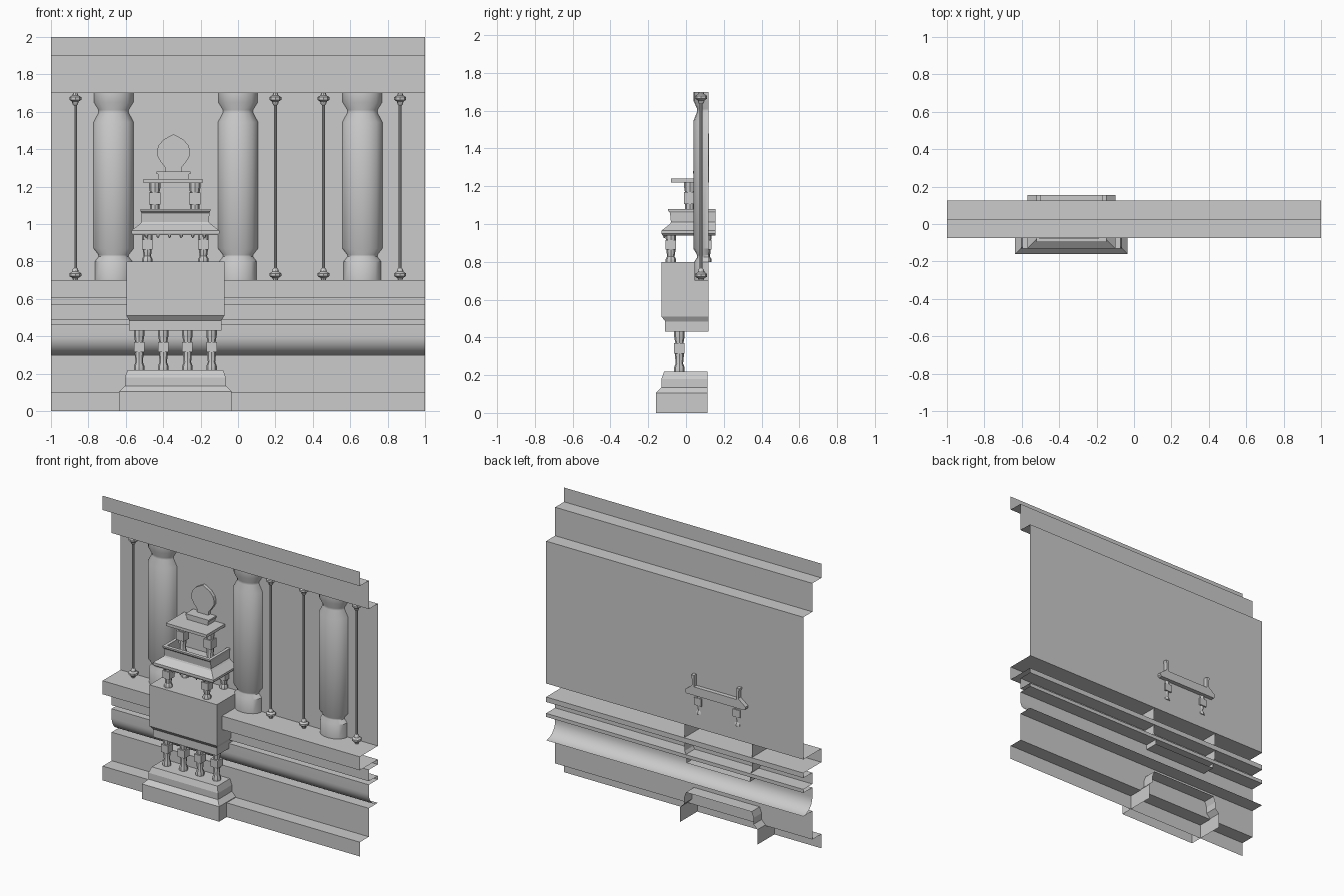
import bpy, bmesh
from math import sin, cos, pi

cube = bpy.data.objects.get("Cube")
if cube:
    bpy.data.objects.remove(cube, do_unlink=True)

stone = bpy.data.materials.new("grey_stone")
stone.use_nodes = True
GREY = (0.6, 0.6, 0.6, 1)
stone.diffuse_color = GREY
stone.node_tree.nodes["Principled BSDF"].inputs["Base Color"].default_value = GREY

CX = -0.335   # centre line of the altar
BACK = 0.125  # plane of the wall panel


def finish(name, bm, smooth=False, normals=True):
    if normals:
        bmesh.ops.recalc_face_normals(bm, faces=bm.faces)
    me = bpy.data.meshes.new(name)
    bm.to_mesh(me)
    bm.free()
    ob = bpy.data.objects.new(name, me)
    bpy.context.collection.objects.link(ob)
    me.materials.append(stone)
    if smooth:
        bpy.ops.object.select_all(action='DESELECT')
        ob.select_set(True)
        bpy.context.view_layer.objects.active = ob
        bpy.ops.object.shade_smooth_by_angle(angle=0.6)
    return ob


def skin(bm, rings, closed):
    """Join neighbouring rings of vertices with quads."""
    for a, b in zip(rings, rings[1:]):
        n = len(a)
        for i in range(n if closed else n - 1):
            j = (i + 1) % n
            bm.faces.new((a[i], a[j], b[j], b[i]))


def block(name, x, y, z, hx, hy, hz):
    bm = bmesh.new()
    bmesh.ops.create_cube(bm, size=2)
    for v in bm.verts:
        v.co = (x + v.co.x * hx, y + v.co.y * hy, z + v.co.z * hz)
    return finish(name, bm)


def turned(name, x, y, profile, sides=12, half=False, ry=1.0, z0=0.0):
    """Revolve (radius, height) pairs; half keeps only the front side."""
    bm = bmesh.new()
    count = sides // 2 + 1 if half else sides
    rings = []
    for r, z in profile:
        angles = [pi + 2 * pi * i / sides for i in range(count)]
        rings.append([bm.verts.new((x + r * cos(a), y + r * ry * sin(a), z0 + z))
                      for a in angles])
    skin(bm, rings, not half)
    bm.faces.new(rings[0])
    bm.faces.new(rings[-1])
    return finish(name, bm, True)


def three_sided(name, levels, back, bottom=True, close_back=False):
    """Stack of levels (half width, front y, z) running round three sides."""
    bm = bmesh.new()
    rings = [[bm.verts.new(p) for p in ((CX - h, back, z), (CX - h, f, z),
                                        (CX + h, f, z), (CX + h, back, z))]
             for h, f, z in levels]
    skin(bm, rings, False)
    bm.faces.new(rings[-1])
    if bottom:
        bm.faces.new(rings[0])
    if close_back:
        bm.faces.new([r[0] for r in rings] + [r[3] for r in reversed(rings)])
    return finish(name, bm)


# Wall: one moulded section drawn along its full width
F, M, B = -0.075, 0.025, BACK
section = [(F, 2), (F, 1.9), (M, 1.9), (M, 1.7), (B, 1.7), (B, 0.7), (F, 0.7),
           (F, 0.605), (B, 0.605), (B, 0.57), (M, 0.57), (M, 0.49), (B, 0.49),
           (B, 0.465), (M, 0.465)]
section += [(B - 0.1 * cos(a), 0.4 - 0.1 * sin(a))
            for a in [pi / 2 * i / 10 for i in range(11)]]
section += [(M, 0.3), (M, 0.1), (F, 0.1), (F, 0)]
bm = bmesh.new()
skin(bm, [[bm.verts.new((x, y, z)) for y, z in section] for x in (1, -1)], False)
finish("moulded_wall", bm, True, False)

# Half columns
column = [(0.1, 0.7), (0.1, 0.8), (0.08, 0.825), (0.08, 0.835), (0.107, 0.87),
          (0.107, 1.545), (0.08, 1.595), (0.08, 1.61), (0.105, 1.65), (0.105, 1.7)]
for x in (-0.665, 0, 0.665):
    turned("half_column", x, 0.12, column, 16, True, 0.76)

# Slender rods with a knob at each end
knob = [(0.012, 0), (0.016, 0.012), (0.032, 0.022), (0.032, 0.036),
        (0.018, 0.045), (0.014, 0.06), (0.008, 0.066)]
rod = [(r, 0.7 + z) for r, z in knob] + [(r, 1.7 - z) for r, z in reversed(knob)]
for x in (-0.87, 0.2, 0.457, 0.867):
    turned("wall_rod", x, 0.08, rod, 8)

# Altar base, chest and upper tray
three_sided("altar_base", [(0.3, -0.16, 0), (0.3, -0.16, 0.105), (0.27, -0.13, 0.135),
                           (0.27, -0.13, 0.18), (0.255, -0.115, 0.22)], 0.115, False)
three_sided("altar_chest", [(0.247, -0.11, 0.43), (0.247, -0.11, 0.485),
                            (0.262, -0.13, 0.51), (0.262, -0.13, 0.8)], 0.12)
three_sided("altar_tray", [(0.225, -0.125, 0.94), (0.235, -0.13, 0.95),
                           (0.235, -0.13, 0.965), (0.19, -0.085, 1.0),
                           (0.18, -0.08, 1.01), (0.182, -0.085, 1.06),
                           (0.187, -0.095, 1.07), (0.187, -0.095, 1.08),
                           (0.165, -0.07, 1.08), (0.165, -0.07, 1.0)],
            0.155, True, True)


def post(name, x, y, bottom, top, size, cube_z, cube_h):
    """Waisted post with a square block around its middle."""
    h = top - bottom
    turned(name, x, y, [(size, 0), (size, 0.1 * h), (size * 0.7, 0.2 * h),
                        (size * 0.85, 0.4 * h), (size * 0.75, 0.7 * h),
                        (size, 0.88 * h), (size, h)], 8, z0=bottom)
    block(name + "_block", x, y, cube_z, size, size, cube_h)


for i in range(4):
    post("lower_leg", CX + (i - 1.5) * 0.129, -0.035, 0.22, 0.43, 0.028, 0.342, 0.027)
for side in (-1, 1):
    for y in (-0.08, 0.107):
        post("middle_post", CX + side * 0.15, y, 0.8, 0.94, 0.028, 0.89, 0.026)
    post("upper_post", CX - 0.003 + side * 0.107, 0.02, 1.0, 1.22, 0.03, 1.137, 0.032)

# Little drops hanging under the tray
for i in range(6):
    turned("tray_drop", CX + (i - 2.5) * 0.062, -0.115,
           [(0.002, 0.925), (0.009, 0.935), (0.009, 0.942)], 6)

# Table top and the stepped stand on it
block("table_top", -0.347, 0.0215, 1.23, 0.158, 0.1015, 0.01)
for z, hx, hz in ((1.247, 0.08, 0.008), (1.261, 0.084, 0.007), (1.274, 0.09, 0.006)):
    block("emblem_stand", -0.345, BACK - 0.022 - hx / 4, z, hx, 0.02 + hx / 4, hz)

# Pointed round panel resting on the stand
outline = [(0.043, 1.28), (0.046, 1.305), (0.07, 1.335), (0.087, 1.365), (0.089, 1.39),
           (0.08, 1.42), (0.055, 1.45), (0.025, 1.467)]
points = outline + [(0, 1.48)] + [(-x, z) for x, z in reversed(outline)]
bm = bmesh.new()
rings = [[bm.verts.new((-0.345 + x, y, z)) for x, z in points] for y in (0.1, 0.123)]
skin(bm, rings, True)
for r in rings:
    bm.faces.new(r)
finish("round_panel", bm)
